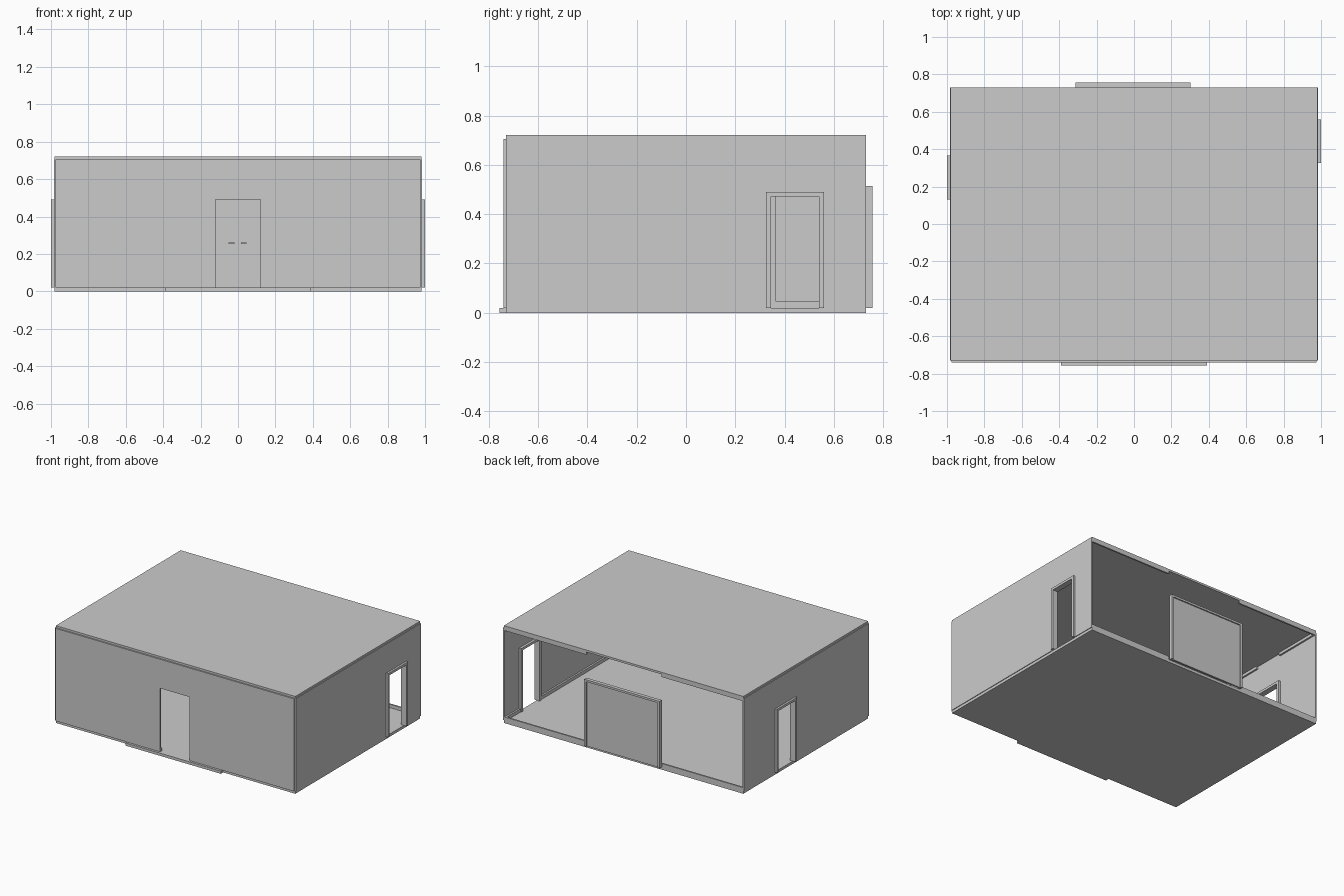
import bpy, bmesh
from mathutils import Vector

if "Cube" in bpy.data.objects:
    bpy.data.objects.remove(bpy.data.objects["Cube"])


def box(name, x, y, z):
    bm = bmesh.new()
    bmesh.ops.create_cube(bm, size=1)
    for v in bm.verts:
        v.co = Vector([(r[0] + r[1]) / 2 + c * (r[1] - r[0]) for r, c in zip((x, y, z), v.co)])
    return finish(name, bm)


def finish(name, bm):
    bmesh.ops.recalc_face_normals(bm, faces=bm.faces)
    me = bpy.data.meshes.new(name)
    bm.to_mesh(me)
    bm.free()
    ob = bpy.data.objects.new(name, me)
    bpy.context.collection.objects.link(ob)
    return ob


def extrude_outline(name, pts, axis, depth):
    """Extrude an (along, z) outline through the depth range on axis 'x' or 'y'."""
    d0, d1 = depth
    place = (lambda a, z: (d0, a, z)) if axis == 'x' else (lambda a, z: (a, d0, z))
    bm = bmesh.new()
    face = bm.faces.new([bm.verts.new(place(a, z)) for a, z in pts])
    out = bmesh.ops.extrude_face_region(bm, geom=[face])
    move = Vector((d1 - d0, 0, 0)) if axis == 'x' else Vector((0, d1 - d0, 0))
    bmesh.ops.translate(bm, vec=move, verts=[g for g in out['geom'] if isinstance(g, bmesh.types.BMVert)])
    return finish(name, bm)


def notched(a0, a1, d0, d1, bottom, door_top, top):
    """Upright rectangle with a doorway cut up from its bottom edge."""
    return [(a0, bottom), (d0, bottom), (d0, door_top), (d1, door_top),
            (d1, bottom), (a1, bottom), (a1, top), (a0, top)]


def trims(name, axis, depth, spans):
    """Skirting and ceiling mouldings that stop at each side of a doorway."""
    for part, z in (("skirting", (FLOOR, 0.045)), ("crown", (0.685, CEIL))):
        for i, s in enumerate(spans):
            x, y = (depth, s) if axis == 'x' else (s, depth)
            box(f"{name}_{part}_{i}", x, y, z)


FLOOR, CEIL = 0.02, 0.705

# floor, roof and front step
box("floor", (-0.98, 0.98), (-0.73, 0.73), (0, FLOOR))
box("roof", (-0.98, 0.98), (-0.73, 0.73), (CEIL, 0.72))
box("front_step", (-0.39, 0.39), (-0.757, -0.73), (0, FLOOR))

# front wall with plain doorway
extrude_outline("front_wall", notched(-0.975, 0.975, -0.12, 0.12, FLOOR, 0.49, CEIL), 'y', (-0.74, -0.73))
trims("front", 'y', (-0.73, -0.72), [(-0.975, -0.12), (0.12, 0.975)])

# side walls with framed doorways
for name, s, d0, d1 in (("right", 1, 0.325, 0.56), ("left", -1, 0.13, 0.365)):
    def span(a, b):
        return tuple(sorted((s * a, s * b)))
    extrude_outline(name + "_wall", notched(-0.73, 0.73, d0 + 0.005, d1 - 0.005, FLOOR, 0.485, CEIL),
                    'x', span(0.975, 0.985))
    extrude_outline(name + "_door_frame", notched(d0, d1, d0 + 0.02, d1 - 0.02, FLOOR, 0.472, 0.49),
                    'x', span(0.957, 1.0))
    trims(name, 'x', span(0.962, 0.975), [(-0.73, d0), (d1, 0.73)])

# open back: mouldings either side of the closed double-width door
trims("back", 'y', (0.718, 0.73), [(-0.975, -0.31), (0.305, 0.975)])
extrude_outline("back_door_frame", notched(-0.313, 0.303, -0.298, 0.288, FLOOR, 0.5, 0.515), 'y', (0.73, 0.757))
box("back_door_panel", (-0.298, 0.288), (0.736, 0.748), (FLOOR, 0.5))

# small lever handles on the inside of the back door
for x in ((-0.05, -0.02), (0.015, 0.045)):
    box("door_handle", x, (0.724, 0.736), (0.254, 0.26))
